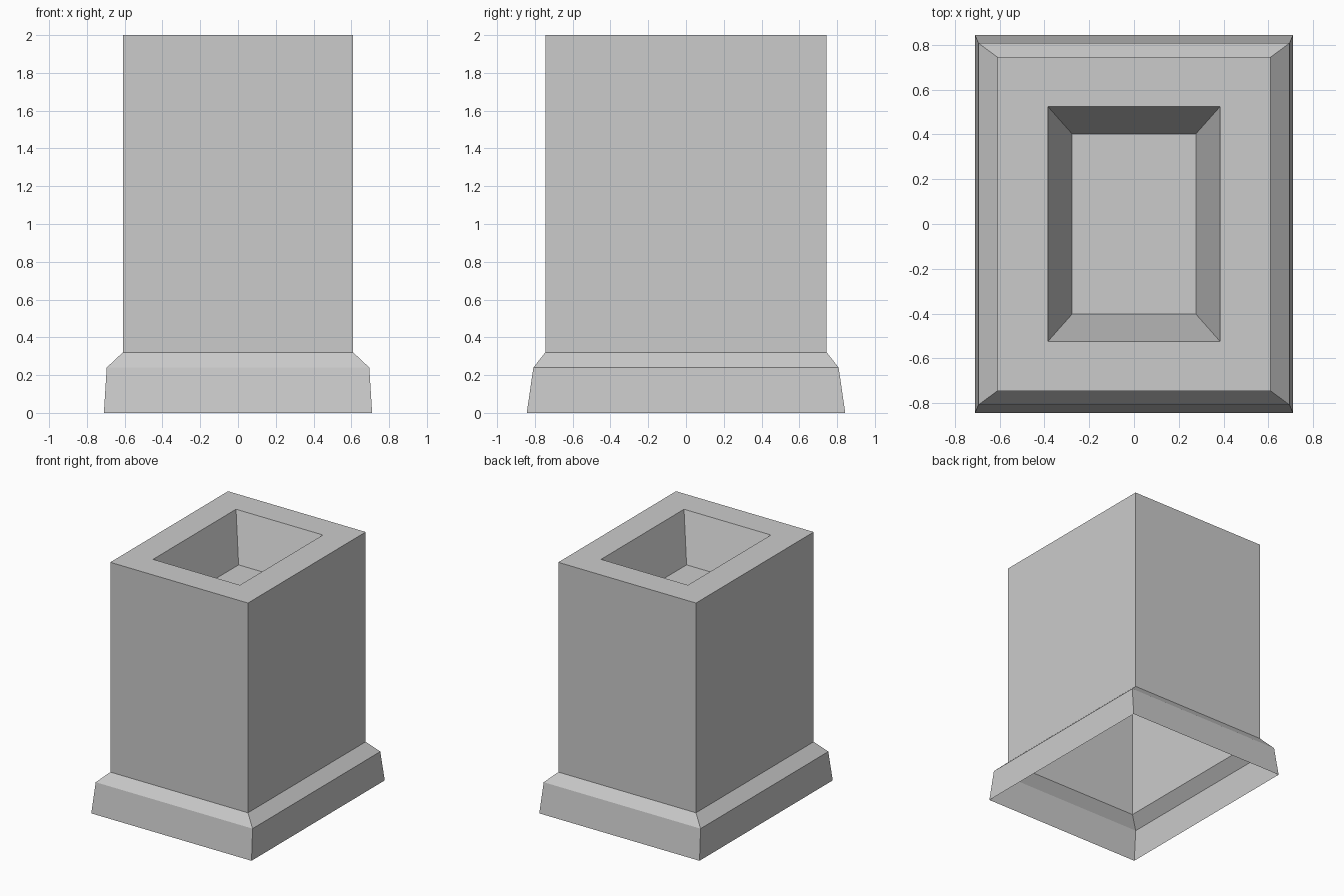
import bpy
import bmesh

cube = bpy.data.objects.get("Cube")
if cube:
    bpy.data.objects.remove(cube, do_unlink=True)

stone = bpy.data.materials.new("stone_grey")
stone.use_nodes = True
grey = (0.6, 0.6, 0.6, 1)
stone.diffuse_color = grey
stone.node_tree.nodes["Principled BSDF"].inputs["Base Color"].default_value = grey


def tiered_shell(name, tiers, floor=False):
    """Join rectangles (half width, half depth, height) into an open shell."""
    bm = bmesh.new()
    rings = []
    for hx, hy, z in tiers:
        corners = ((-hx, -hy), (hx, -hy), (hx, hy), (-hx, hy))
        rings.append([bm.verts.new((x, y, z)) for x, y in corners])
    for low, high in zip(rings, rings[1:]):
        for i in range(4):
            j = (i + 1) % 4
            bm.faces.new((low[i], low[j], high[j], high[i]))
    if floor:
        bm.faces.new(rings[-1])
    mesh = bpy.data.meshes.new(name)
    bm.to_mesh(mesh)
    bm.free()
    mesh.materials.append(stone)
    obj = bpy.data.objects.new(name, mesh)
    bpy.context.collection.objects.link(obj)
    return obj


body_foot = (0.61, 0.745, 0.32)
body_top = (0.61, 0.745, 2.0)
opening = (0.385, 0.525, 2.0)

# Flared base with a sloped shoulder, open underneath
tiered_shell("plinth", [(0.71, 0.843, 0), (0.695, 0.808, 0.24), body_foot])
# Straight shaft walls
tiered_shell("shaft", [body_foot, body_top])
# Flat rim around the opening
tiered_shell("rim", [body_top, opening])
# Tapered recess with a flat floor
tiered_shell("recess", [opening, (0.277, 0.403, 1.63)], floor=True)
